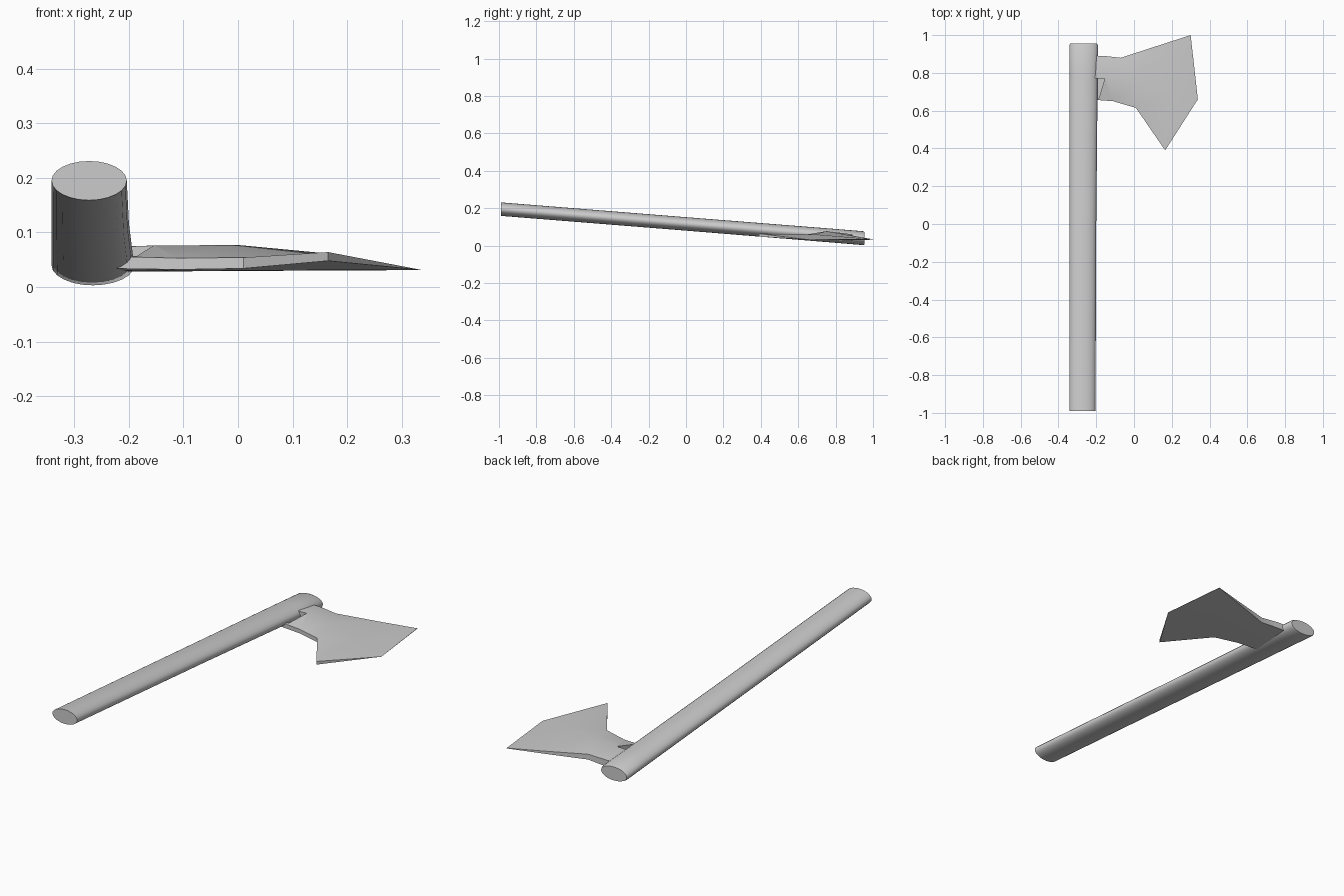
import bpy, bmesh, math

if "Cube" in bpy.data.objects:
    bpy.data.objects.remove(bpy.data.objects["Cube"])


def make_object(name, rows, capped=True):
    """Skin a list of closed rings of equal length into a solid."""
    bm = bmesh.new()
    rings = [[bm.verts.new(p) for p in row] for row in rows]
    n = len(rings[0])
    for a, b in zip(rings, rings[1:]):
        for i in range(n):
            j = (i + 1) % n
            bm.faces.new((a[i], a[j], b[j], b[i]))
    if capped:
        bm.faces.new(rings[0])
        bm.faces.new(rings[-1])
    bmesh.ops.remove_doubles(bm, verts=bm.verts, dist=0.0005)
    bmesh.ops.recalc_face_normals(bm, faces=bm.faces)
    mesh = bpy.data.meshes.new(name)
    bm.to_mesh(mesh)
    bm.free()
    obj = bpy.data.objects.new(name, mesh)
    bpy.context.collection.objects.link(obj)
    return obj


def smooth(obj, degrees):
    bpy.ops.object.select_all(action='DESELECT')
    obj.select_set(True)
    bpy.context.view_layer.objects.active = obj
    bpy.ops.object.shade_smooth_by_angle(angle=math.radians(degrees))


def oval(x0, x1, y, z, half_height, sides=24):
    cx, rx = (x0 + x1) / 2, (x1 - x0) / 2
    return [(cx + rx * math.cos(2 * math.pi * i / sides), y,
             z + half_height * math.sin(2 * math.pi * i / sides))
            for i in range(sides)]


# Handle: flattened oval shaft sloping down to the head, slightly wider there
handle = make_object("handle", [
    oval(-0.342, -0.204, -0.99, 0.195, 0.036),
    oval(-0.342, -0.200, 0.00, 0.116, 0.036),
    oval(-0.342, -0.192, 0.80, 0.052, 0.037),
    oval(-0.342, -0.190, 0.945, 0.040, 0.037),
    oval(-0.338, -0.195, 0.955, 0.039, 0.034),
])
smooth(handle, 40)

# Blade: each station is front, middle, back as (x, y, top z, bottom z)
stations = [
    [(-0.240, 0.660, 0.056, 0.034), (-0.240, 0.78, 0.074, 0.030), (-0.240, 0.892, 0.060, 0.028)],
    [(-0.110, 0.650, 0.053, 0.032), (-0.150, 0.77, 0.076, 0.029), (-0.160, 0.890, 0.060, 0.028)],
    [(0.010, 0.615, 0.054, 0.034), (0.000, 0.75, 0.077, 0.030), (-0.070, 0.880, 0.056, 0.029)],
    [(0.165, 0.390, 0.064, 0.048), (0.180, 0.69, 0.060, 0.031), (0.130, 0.945, 0.043, 0.030)],
    [(0.165, 0.390, 0.064, 0.048), (0.338, 0.66, 0.031, 0.031), (0.300, 1.000, 0.034, 0.032)],
]
blade = make_object("blade", [
    [(x, y, t) for x, y, t, b in s] + [(x, y, b) for x, y, t, b in reversed(s)]
    for s in stations
])

# Recess cut into the neck beside the handle
outline = [(-0.23, 0.772), (-0.155, 0.770), (-0.185, 0.668), (-0.23, 0.668)]
cutter = make_object("neck_recess_cutter",
                     [[(x, y, z) for x, y in outline] for z in (0.045, 0.12)])
cutter.hide_render = True
cutter.hide_set(True)
smooth(blade, 25)
cut = blade.modifiers.new("neck_recess", 'BOOLEAN')
cut.operation = 'DIFFERENCE'
cut.solver = 'EXACT'
cut.object = cutter
